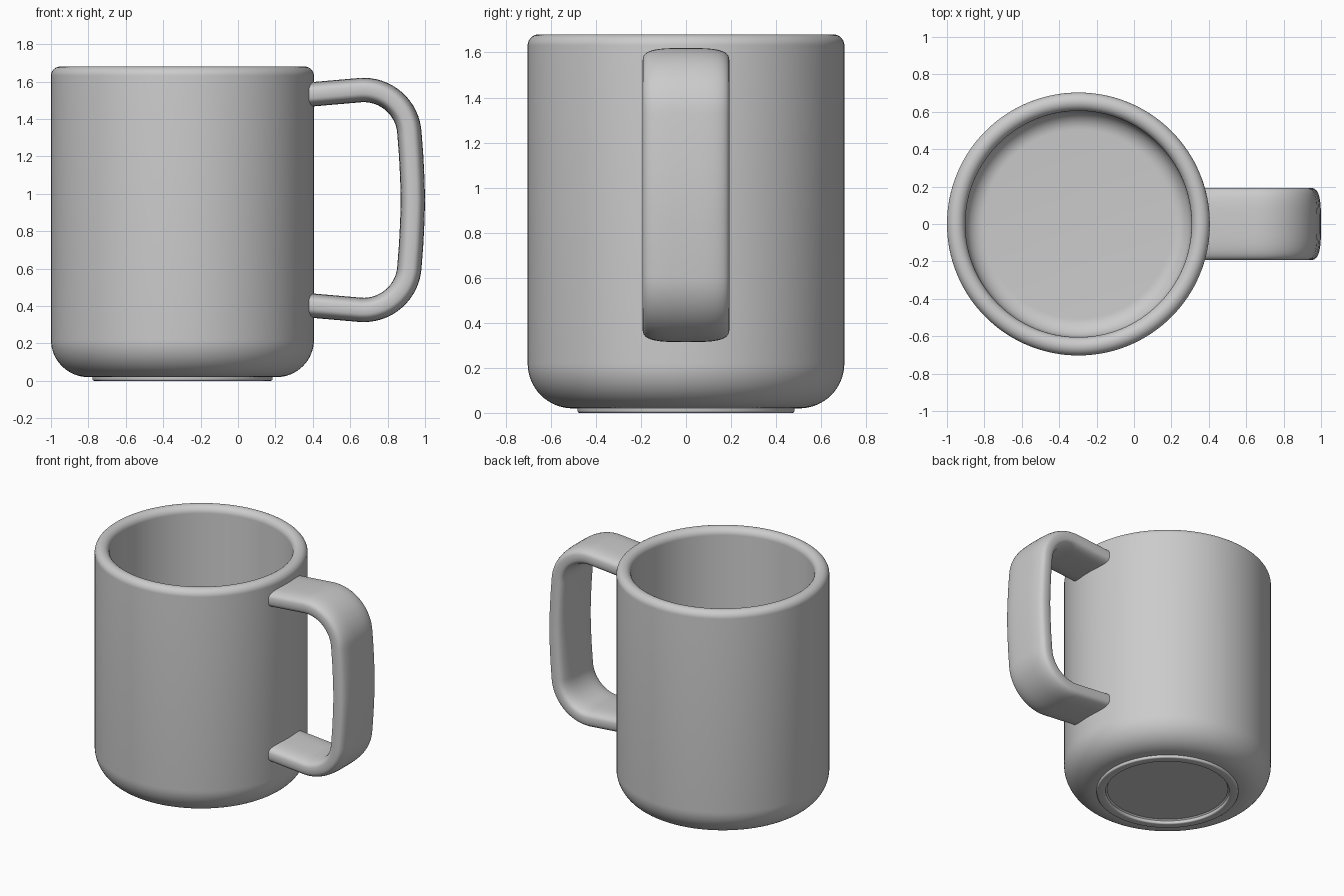
import bpy, bmesh, math
from mathutils import Vector

if "Cube" in bpy.data.objects:
    bpy.data.objects.remove(bpy.data.objects["Cube"])

CX, R = -0.297, 0.703      # cup axis and outer radius
MID_Z = 0.967              # handle mirror height


def arc(cx, cz, r, a0, a1, n):
    """Points on an arc, angles in degrees."""
    pts = []
    for i in range(n + 1):
        a = math.radians(a0 + (a1 - a0) * i / n)
        pts.append((cx + r * math.cos(a), cz + r * math.sin(a)))
    return pts


def finish(bm, name):
    bmesh.ops.remove_doubles(bm, verts=bm.verts, dist=1e-5)
    bmesh.ops.recalc_face_normals(bm, faces=bm.faces)
    mesh = bpy.data.meshes.new(name)
    bm.to_mesh(mesh)
    bm.free()
    obj = bpy.data.objects.new(name, mesh)
    bpy.context.collection.objects.link(obj)
    bpy.ops.object.select_all(action='DESELECT')
    obj.select_set(True)
    bpy.context.view_layer.objects.active = obj
    bpy.ops.object.shade_smooth_by_angle(angle=math.radians(35))
    return obj


def lathe(name, profile, steps=128):
    bm = bmesh.new()
    verts = [bm.verts.new((CX + r, 0, z)) for r, z in profile]
    edges = [bm.edges.new(p) for p in zip(verts, verts[1:])]
    bmesh.ops.spin(bm, geom=verts + edges, cent=(CX, 0, 0), axis=(0, 0, 1),
                   angle=2 * math.pi, steps=steps, use_merge=True)
    return finish(bm, name)


# Cup: recessed underside, foot ring, rounded base, round rim, inner wall and floor
profile = [(0, 0.03), (0.41, 0.03), (0.42, 0.022)]
profile += arc(0.43, 0.01, 0.01, 180, 270, 4)
profile += arc(0.472, 0.01, 0.01, 270, 360, 4)
profile += [(0.482, 0.02)]
profile += arc(R - 0.2, 0.22, 0.2, -90, 0, 16)
profile += arc(R - 0.049, 1.631, 0.049, 0, 180, 20)
profile += arc(0.505, 0.22, 0.1, 0, -90, 10)
profile += [(0, 0.12)]
lathe("mug_body", profile)

# Handle path: upper arm, corner and slightly bowed grip, mirrored downward
upper = [(0.34, 1.527), (0.5, 1.541)]
upper += arc(0.672, 1.31, 0.245, 94, 3, 16)
upper += [(0.926, 1.2), (0.932, 1.08)]
path = upper + [(0.935, MID_Z)] + [(x, 2 * MID_Z - z) for x, z in reversed(upper)]

# Handle section: wide, softly domed strap
section = []
for i in range(40):
    a = 2 * math.pi * i / 40
    c, s = math.cos(a), math.sin(a)
    section.append((math.copysign(abs(c) ** (2 / 3.3), c) * 0.193,
                    math.copysign(abs(s) ** (2 / 3.3), s) * 0.065))

bm = bmesh.new()
rings = []
for i, (x, z) in enumerate(path):
    a, b = path[max(i - 1, 0)], path[min(i + 1, len(path) - 1)]
    t = Vector((b[0] - a[0], 0, b[1] - a[1])).normalized()
    n = Vector((-t.z, 0, t.x))
    rings.append([bm.verts.new(Vector((x, w, z)) + n * h) for w, h in section])
for r0, r1 in zip(rings, rings[1:]):
    for j in range(len(section)):
        k = (j + 1) % len(section)
        bm.faces.new((r0[j], r0[k], r1[k], r1[j]))
bm.faces.new(rings[0])
bm.faces.new(rings[-1])
finish(bm, "handle")
